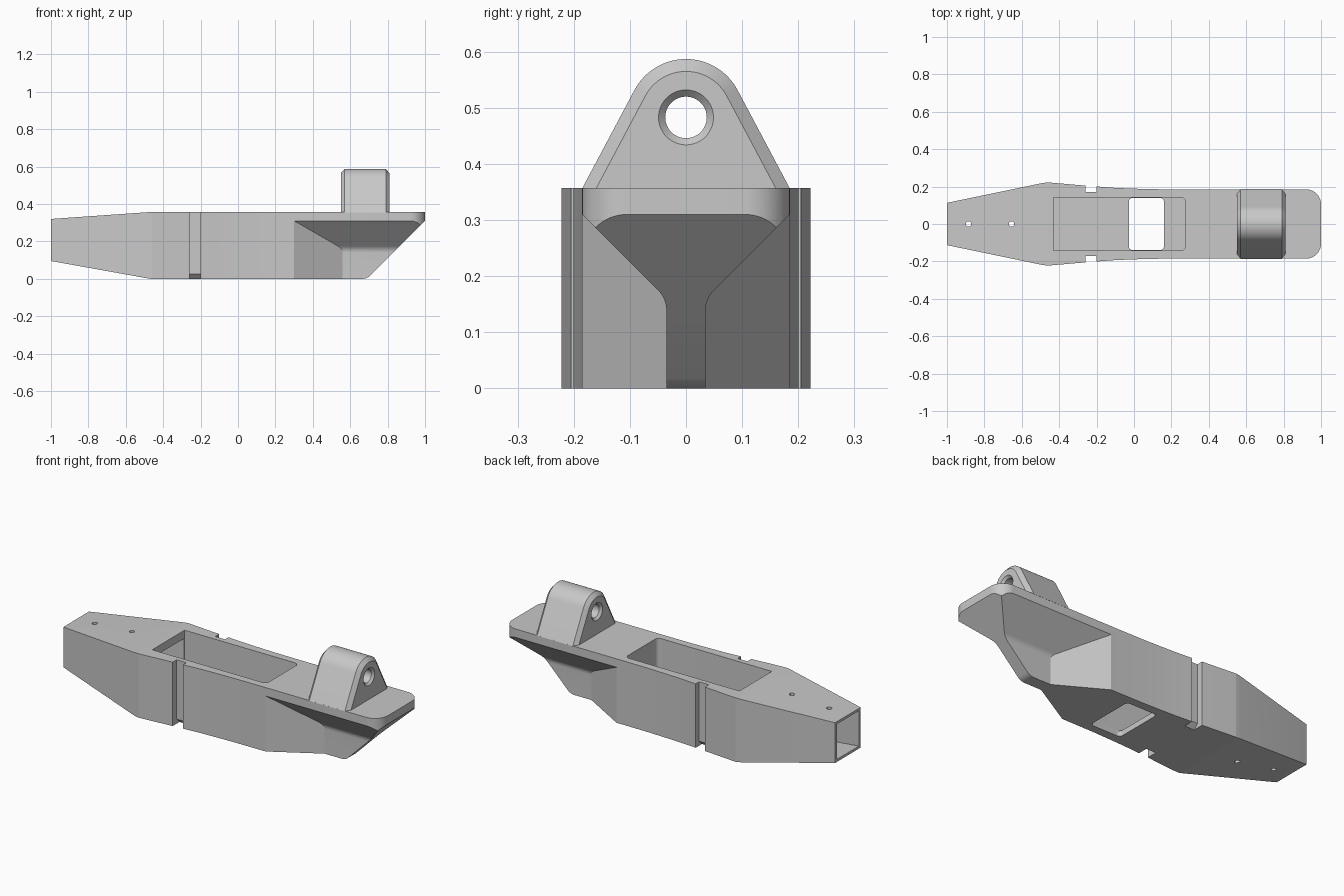
import bpy, bmesh
from math import sin, cos, pi, radians

if "Cube" in bpy.data.objects:
    bpy.data.objects.remove(bpy.data.objects["Cube"])

grey = bpy.data.materials.new("plain_grey")
grey.use_nodes = True
grey.diffuse_color = (0.58, 0.58, 0.58, 1)
grey.node_tree.nodes["Principled BSDF"].inputs["Base Color"].default_value = grey.diffuse_color


def loft(name, rings):
    """Closed solid through rings of equal point count."""
    bm = bmesh.new()
    loops = [[bm.verts.new(p) for p in ring] for ring in rings]
    for a, b in zip(loops, loops[1:]):
        for i in range(len(a)):
            j = (i + 1) % len(a)
            bm.faces.new((a[i], a[j], b[j], b[i]))
    bm.faces.new(loops[0])
    bm.faces.new(loops[-1])
    bmesh.ops.recalc_face_normals(bm, faces=bm.faces)
    mesh = bpy.data.meshes.new(name)
    bm.to_mesh(mesh)
    bm.free()
    obj = bpy.data.objects.new(name, mesh)
    mesh.materials.append(grey)
    bpy.context.collection.objects.link(obj)
    return obj


def plan(name, pts, z0, z1):
    return loft(name, [[(x, y, z) for x, y in pts] for z in (z0, z1)])


def arc(cx, cy, r, a0, a1, n=16):
    return [(cx + r * cos(radians(a0 + (a1 - a0) * i / n)),
             cy + r * sin(radians(a0 + (a1 - a0) * i / n))) for i in range(n + 1)]


def rounded_rect(x0, x1, w, left, right):
    pts = []
    for cx, cy, r, a in ((x1 - right, w - right, right, 0), (x0 + left, w - left, left, 90),
                         (x0 + left, left - w, left, 180), (x1 - right, right - w, right, 270)):
        pts += arc(cx, cy, r, a, a + 90) if r else [(cx, cy)]
    return pts


def lathe_x(name, stations, cz):
    """Round cutter along x from (x, radius) stations."""
    return loft(name, [[(x, r * cos(2 * pi * i / 48), cz + r * sin(2 * pi * i / 48))
                        for i in range(48)] for x, r in stations])


def activate(obj):
    bpy.ops.object.select_all(action='DESELECT')
    obj.select_set(True)
    bpy.context.view_layer.objects.active = obj


def carve(obj, tool, mode='DIFFERENCE'):
    tool.hide_render = True
    mod = obj.modifiers.new("carve", 'BOOLEAN')
    mod.operation, mod.solver, mod.object = mode, 'EXACT', tool
    activate(obj)
    bpy.ops.object.modifier_apply(modifier=mod.name)
    bpy.data.objects.remove(tool)


TOP = 0.357

# Main beam: plan outline trimmed by the side profile
half = [(-1, 0.113), (-0.49, 0.219), (-0.46, 0.222), (-0.43, 0.22), (-0.26, 0.205),
        (-0.1, 0.193), (0.0, 0.189), (0.1, 0.186), (0.25, 0.185)]
half += arc(0.92, 0.105, 0.08, 90, 0)
outline = half + [(x, -y) for x, y in reversed(half)]
beam = plan("main_beam", outline, -0.1, 0.5)

side = [(-1.1, 0.113), (-0.47, 0)] + arc(0.665, 0.06, 0.06, -90, -45, 8)
side += [(TOP + 0.69, TOP), (-0.47, TOP), (-1.1, 0.313)]
carve(beam, loft("side_trim", [[(x, y, z) for x, z in side] for y in (-0.4, 0.4)]), 'INTERSECT')

for s in (-1, 1):
    # Narrow keel with sloping undersides beneath the flange
    section = [(0.035, -0.1)] + arc(0.085, 0.1393, 0.05, 180, 135, 8)
    section += [(0.2, 0.325), (0.2, -0.1)]
    ring0 = [(0.3 + (0.185 - y) * 1.733, s * y, z) for y, z in section]
    ring1 = [(1.2, s * y, z) for y, z in section]
    carve(beam, loft("keel_cut", [ring0, ring1]))
    # Side notch, undercut at the foot
    notch = [(0.17, 0.5), (0.17, 0.025), (0.135, -0.01), (0.3, -0.01), (0.3, 0.5)]
    carve(beam, loft("notch_cut", [[(x, s * y, z) for y, z in notch] for x in (-0.26, -0.2)]))

# Top pocket, through window and tapering end tunnel
carve(beam, plan("pocket_cut", rounded_rect(-0.43, 0.275, 0.143, 0, 0.025), 0.03, 0.5))
carve(beam, plan("window_cut", rounded_rect(-0.028, 0.16, 0.139, 0.02, 0.02), -0.1, 0.1))
tunnel = [(-1.02, 0.096, 0.112, 0.306), (-0.42, 0.139, 0.032, 0.312)]
carve(beam, loft("tunnel_cut", [[(x, -w, a), (x, w, a), (x, w, b), (x, -w, b)]
                                for x, w, a, b in tunnel]))

# Pin holes
for x in (-0.885, -0.655):
    carve(beam, plan("pin_cut", arc(x, 0, 0.014, 0, 345, 23), -0.1, 0.5))

# Lug with chamfered ends and a countersunk bore
CZ, LEAN, BASE = 0.483, 28, TOP - 0.002


def lug_ring(x, r):
    foot = (r + (CZ - BASE) * sin(radians(LEAN))) / cos(radians(LEAN))
    pts = [(foot, BASE)] + arc(0, CZ, r, LEAN, 180 - LEAN, 32) + [(-foot, BASE)]
    return [(x, y, z) for y, z in pts]


lug = loft("mounting_lug", [lug_ring(x, r) for x, r in
                            ((0.55, 0.082), (0.57, 0.104), (0.79, 0.104), (0.81, 0.082))])
carve(lug, lathe_x("bore_cut", [(0.54, 0.059), (0.562, 0.037), (0.798, 0.037), (0.82, 0.059)], CZ))

for obj in (beam, lug):
    activate(obj)
    bpy.ops.object.shade_smooth_by_angle(angle=radians(9))
